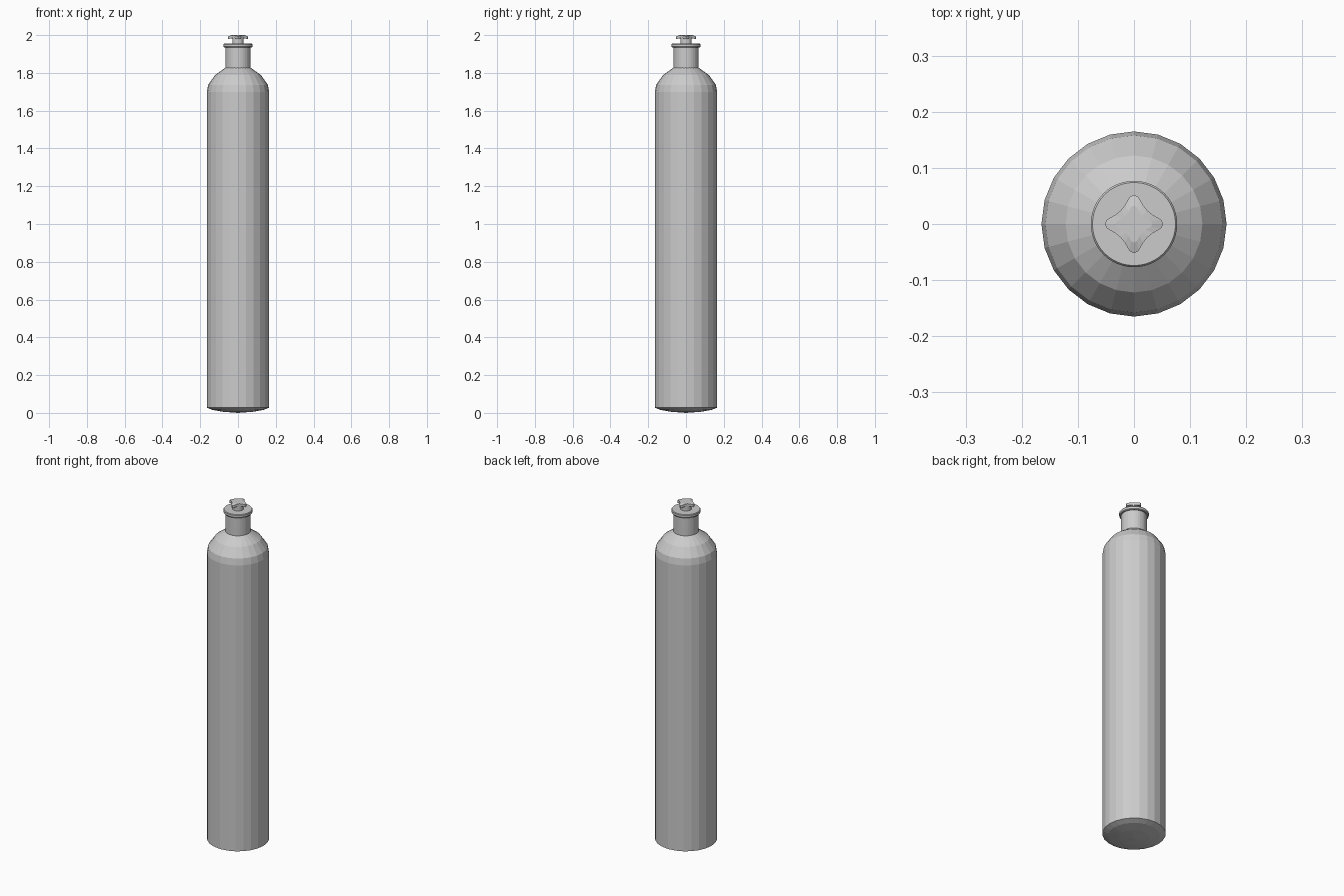
import bpy, bmesh
from math import sin, cos, pi

if "Cube" in bpy.data.objects:
    bpy.data.objects.remove(bpy.data.objects["Cube"])


def finish(name, bm):
    bmesh.ops.remove_doubles(bm, verts=bm.verts, dist=1e-5)
    bmesh.ops.recalc_face_normals(bm, faces=bm.faces)
    me = bpy.data.meshes.new(name)
    bm.to_mesh(me)
    bm.free()
    ob = bpy.data.objects.new(name, me)
    bpy.context.collection.objects.link(ob)
    return ob


def skin(name, rings, cap_start=True, cap_end=True):
    """Join equal-length rings of points into a closed shell."""
    bm = bmesh.new()
    loops = [[bm.verts.new(p) for p in ring] for ring in rings]
    n = len(loops[0])
    for a, b in zip(loops, loops[1:]):
        for i in range(n):
            j = (i + 1) % n
            bm.faces.new((a[i], a[j], b[j], b[i]))
    if cap_start:
        bm.faces.new(loops[0][::-1])
    if cap_end:
        bm.faces.new(loops[-1])
    return finish(name, bm)


def lathe(name, profile, sides):
    return skin(name, [[(r * cos(2 * pi * i / sides), r * sin(2 * pi * i / sides), z)
                        for i in range(sides)] for r, z in profile])


# Tank body: shallow domed base, straight wall, faceted shoulder
lathe("tank_body", [(0.001, 0.0), (0.08, 0.006), (0.135, 0.016), (0.165, 0.028),
                    (0.165, 1.70), (0.158, 1.737), (0.122, 1.788),
                    (0.066, 1.828)], 24)

# Neck collar and flange
lathe("neck", [(0.067, 1.815), (0.067, 1.94)], 32)
lathe("neck_flange", [(0.074, 1.935), (0.077, 1.939), (0.077, 1.951), (0.074, 1.955)], 48)

# Valve stem
lathe("valve_stem", [(0.03, 1.95), (0.03, 1.987)], 24)

# Four-pointed valve handle with tips bent slightly down
quarter = [(0.052, 0.0), (0.048, 0.008), (0.034, 0.016), (0.024, 0.024),
           (0.016, 0.034), (0.008, 0.048)]
outline = []
for k in range(4):
    c, s = round(cos(k * pi / 2)), round(sin(k * pi / 2))
    outline += [(c * x - s * y, s * x + c * y) for x, y in quarter]


def handle_ring(scale, z):
    ring = []
    for x, y in outline:
        x, y = x * scale, y * scale
        drop = max(0.0, (x * x + y * y) ** 0.5 - 0.033) * 0.35
        ring.append((x, y, z - drop))
    return ring


skin("valve_handle", [handle_ring(s, z) for s, z in
                      ((0.63, 1.985), (1.0, 1.985), (1.0, 2.0), (0.63, 2.0))])
